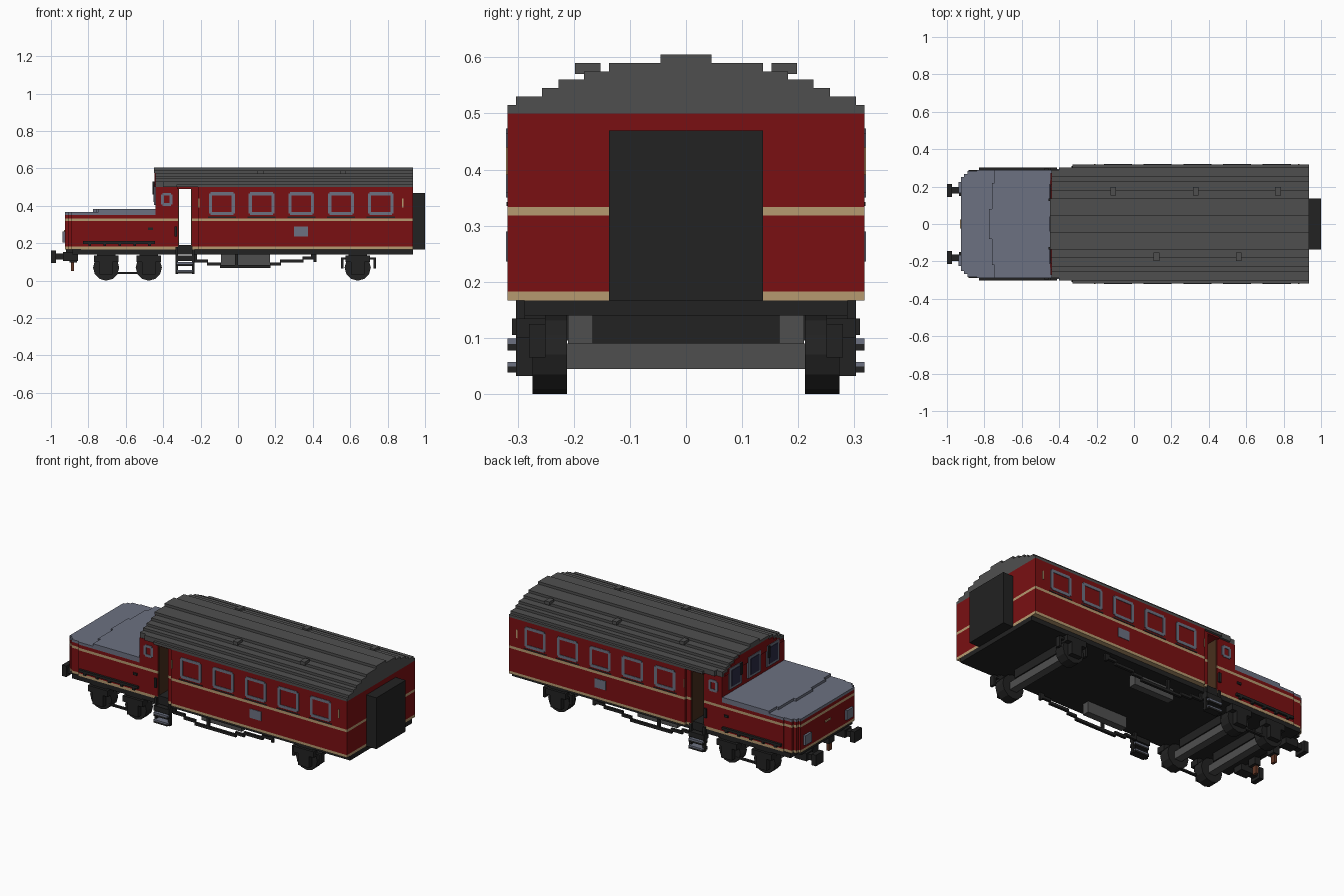
import bpy, bmesh, math

cube = bpy.data.objects.get("Cube")
if cube:
    bpy.data.objects.remove(cube, do_unlink=True)


def material(name, rgb):
    m = bpy.data.materials.new(name)
    m.use_nodes = True
    m.diffuse_color = (*rgb, 1)
    m.node_tree.nodes["Principled BSDF"].inputs["Base Color"].default_value = (*rgb, 1)
    return m


RED = material("dark red paint", (0.195, 0.005, 0.006))
CREAM = material("cream stripe", (0.47, 0.32, 0.16))
ROOF = material("roof grey", (0.078, 0.078, 0.078))
BLACK = material("black iron", (0.016, 0.016, 0.016))
STEEL = material("blue grey metal", (0.15, 0.165, 0.22))
GLASS = material("dark glass", (0.024, 0.024, 0.06))
BROWN = material("door brown", (0.065, 0.028, 0.012))
RUST = material("rust brown", (0.13, 0.04, 0.02))


def finish(name, bm, mats):
    bmesh.ops.recalc_face_normals(bm, faces=bm.faces)
    me = bpy.data.meshes.new(name)
    bm.to_mesh(me)
    bm.free()
    for m in mats:
        me.materials.append(m)
    ob = bpy.data.objects.new(name, me)
    bpy.context.collection.objects.link(ob)
    return ob


def box(name, x0, x1, y0, y1, z0, z1, mat):
    bm = bmesh.new()
    bmesh.ops.create_cube(bm, size=1)
    for v in bm.verts:
        v.co = ((x0 + x1) / 2 + v.co.x * (x1 - x0),
                (y0 + y1) / 2 + v.co.y * (y1 - y0),
                (z0 + z1) / 2 + v.co.z * (z1 - z0))
    return finish(name, bm, [mat])


def pair(name, x0, x1, y0, y1, z0, z1, mat):
    """Same box on both sides of the vehicle."""
    box("right_" + name, x0, x1, -y1, -y0, z0, z1, mat)
    box("left_" + name, x0, x1, y0, y1, z0, z1, mat)


def centred(name, x0, x1, half, z0, z1, mat):
    return box(name, x0, x1, -half, half, z0, z1, mat)


def prism(name, outline, levels, mats):
    """Extrude a plan outline through z levels, one colour per layer."""
    bm = bmesh.new()
    rings = [[bm.verts.new((x, y, z)) for x, y in outline] for z in levels]
    n = len(outline)
    bm.faces.new(rings[0])
    for k in range(len(levels) - 1):
        for i in range(n):
            j = (i + 1) % n
            f = bm.faces.new((rings[k][i], rings[k][j], rings[k + 1][j], rings[k + 1][i]))
            f.material_index = k
    top = bm.faces.new(rings[-1])
    top.material_index = len(mats) - 1
    return finish(name, bm, mats)


def mirror_y(half_outline):
    return half_outline + [(x, -y) for x, y in reversed(half_outline)]


# Striped bodies: passenger saloon, cab and rounded bonnet
STRIPES = [0.167, 0.183, 0.318, 0.333]
LIVERY = [CREAM, RED, CREAM, RED]
prism("saloon_body", mirror_y([(-0.245, 0.303), (-0.215, 0.303), (-0.215, 0.318), (0.935, 0.318)]),
      STRIPES + [0.5], LIVERY)
prism("cab_body", mirror_y([(-0.44, 0.29), (-0.32, 0.29)]), STRIPES + [0.5], LIVERY)
nose = mirror_y([(-0.44, 0.29), (-0.84, 0.29), (-0.84, 0.283), (-0.89, 0.283),
                 (-0.89, 0.268), (-0.91, 0.268), (-0.91, 0.25), (-0.925, 0.25)])
prism("bonnet", nose, STRIPES + [0.352, 0.367], LIVERY + [STEEL])
prism("bonnet_raised_top", mirror_y([(-0.44, 0.29), (-0.745, 0.29), (-0.745, 0.22), (-0.76, 0.22),
      (-0.76, 0.08), (-0.775, 0.08)]), [0.367, 0.382], [STEEL])

# Open doorway through the vehicle, with brown jambs
centred("doorway_floor", -0.325, -0.24, 0.29, 0.15, 0.19, BLACK)
centred("doorway_lintel", -0.325, -0.24, 0.303, 0.49, 0.5, RED)
centred("cab_jamb", -0.32, -0.315, 0.285, 0.185, 0.495, BROWN)
centred("saloon_jamb", -0.25, -0.245, 0.298, 0.185, 0.495, BROWN)

# Stepped roof, narrowing above the cab
for i, half in enumerate([0.318, 0.303, 0.257, 0.227, 0.182, 0.137, 0.045]):
    z = 0.5 + 0.015 * i
    start = -0.33 if i == 0 else -0.40 if i == 1 else -0.44 if i < 5 else -0.45
    centred(f"roof_layer_{i}", start, 0.935, half, z, z + 0.0151, ROOF)
centred("roof_step", -0.40, -0.33, 0.303, 0.5, 0.515, ROOF)
centred("roof_cab_edge", -0.44, -0.33, 0.288, 0.5, 0.53, ROOF)
for i, (x, side) in enumerate([(-0.11, 1), (0.33, 1), (0.77, 1), (0.12, -1), (0.56, -1)]):
    y = side * 0.175
    box(f"roof_vent_{i}", x - 0.015, x + 0.015, y - 0.023, y + 0.023, 0.57, 0.59, ROOF)

# Red gable and windows on the cab end, above the bonnet
for i, half in enumerate([0.272, 0.242, 0.212, 0.182, 0.137]):
    z = 0.5 + 0.015 * i
    centred(f"cab_gable_{i}", -0.446, -0.43, half, z, z + 0.015, RED)
for name, y in [("left", 0.175), ("middle", 0), ("right", -0.175)]:
    box(f"cab_end_frame_{name}", -0.449, -0.44, y - 0.058, y + 0.058, 0.405, 0.53, STEEL)
    box(f"cab_end_glass_{name}", -0.452, -0.44, y - 0.04, y + 0.04, 0.42, 0.515, GLASS)
pair("cab_end_lamp_bracket", -0.457, -0.44, 0.122, 0.137, 0.46, 0.53, BLACK)


def window(name, x, z0, z1, half, wall, rim):
    """Raised frame of four bars around a plate of glass, on both sides."""
    out = wall + 0.007
    pair(name + "_glass", x - half, x + half, wall - 0.01, wall + 0.002, z0, z1, GLASS)
    for s in (-1, 1):
        edge = x + s * (half - rim / 2)
        pair(name + "_upright", edge - rim / 2, edge + rim / 2, wall - 0.01, out,
             z0 + 0.008, z1 - 0.008, STEEL)
    for z in (z0, z1 - rim):
        pair(name + "_rail", x - half + 0.008, x + half - 0.008, wall - 0.01, out, z, z + rim, STEEL)


# Side windows, sills, number plates and door handles
for i in range(5):
    x = -0.086 + 0.2123 * i
    window(f"saloon_window_{i}", x, 0.35, 0.473, 0.069, 0.314, 0.017)
    pair(f"window_sill_{i}", x - 0.075, x + 0.075, 0.31, 0.3195, 0.335, 0.342, BLACK)
window("cab_window", -0.381, 0.4, 0.47, 0.03, 0.286, 0.015)
pair("side_plate", 0.3, 0.375, 0.31, 0.321, 0.236, 0.29, STEEL)
pair("door_handle", -0.213, -0.207, 0.31, 0.321, 0.39, 0.44, CREAM)
pair("end_handle", 0.878, 0.885, 0.31, 0.321, 0.39, 0.44, CREAM)

# Bonnet fittings: side rails, headlights, plate, grab handles
pair("bonnet_rail", -0.83, -0.445, 0.285, 0.303, 0.197, 0.212, BLACK)
for i in range(5):
    x = -0.80 + 0.08 * i
    pair(f"rail_clip_{i}", x, x + 0.015, 0.285, 0.303, 0.185, 0.2, BLACK)
pair("headlight", -0.938, -0.915, 0.165, 0.225, 0.205, 0.262, STEEL)
centred("nose_plate", -0.93, -0.92, 0.025, 0.262, 0.272, CREAM)
pair("cab_handle", -0.34, -0.326, 0.285, 0.3, 0.235, 0.29, BLACK)
pair("bonnet_latch", -0.48, -0.455, 0.285, 0.297, 0.272, 0.285, BLACK)

# Covered gangway at the rear
centred("gangway", 0.935, 1.0, 0.137, 0.167, 0.47, BLACK)

# Underframe
centred("floor_frame", -0.885, 0.935, 0.288, 0.14, 0.168, BLACK)
centred("nose_frame", -0.92, -0.885, 0.24, 0.15, 0.168, BLACK)
pair("equipment_box", -0.09, 0.17, 0.167, 0.21, 0.075, 0.145, ROOF)


# Wheels, axle boxes and axles
def wheel(name, x, side):
    bm = bmesh.new()
    bmesh.ops.create_cone(bm, cap_ends=True, segments=12, radius1=0.07, radius2=0.07, depth=0.061)
    for v in bm.verts:
        a, b, c = v.co
        v.co = (x + a, side * 0.243 + c, 0.07 + b)
    finish(name, bm, [BLACK])


for i, x in enumerate([-0.705, -0.477, 0.64]):
    for side in (-1, 1):
        wheel(f"wheel_{i}_{'left' if side > 0 else 'right'}", x, side)
    centred(f"axle_{i}", x - 0.023, x + 0.023, 0.214, 0.045, 0.09, ROOF)
    centred(f"axle_crossmember_{i}", x - 0.03, x + 0.03, 0.167, 0.09, 0.14, BLACK)
    pair(f"axle_box_{i}", x - 0.035, x + 0.035, 0.26, 0.303, 0.032, 0.105, BLACK)
    pair(f"axle_spring_{i}", x - 0.065, x + 0.065, 0.25, 0.303, 0.1, 0.135, BLACK)
    pair(f"axle_hanger_{i}", x - 0.05, x + 0.05, 0.25, 0.288, 0.13, 0.155, BLACK)
pair("wheel_tie_rod", -0.66, -0.52, 0.26, 0.275, 0.036, 0.046, BLACK)
for x in (0.55, 0.725):
    pair("rear_brake_hanger", x, x + 0.014, 0.25, 0.28, 0.065, 0.125, BLACK)
pair("rear_brake_beam", 0.55, 0.739, 0.25, 0.28, 0.112, 0.125, BLACK)

# Stepped truss rods along the sides
for x0, x1, z in [(-0.235, -0.16, 0.097), (-0.165, -0.09, 0.082), (-0.095, 0.175, 0.067),
                  (0.17, 0.23, 0.082), (0.225, 0.35, 0.097), (0.345, 0.42, 0.112), (0.39, 0.42, 0.127)]:
    pair("truss_rod", x0, x1, 0.257, 0.272, z, z + 0.016, BLACK)
for x in (-0.235, -0.015, 0.405):
    pair("truss_post", x, x + 0.015, 0.257, 0.272, 0.07 if x == -0.015 else 0.1, 0.145, BLACK)

# Boarding steps under the doorway
for x in (-0.335, -0.247):
    pair("step_post", x, x + 0.014, 0.285, 0.303, 0.035, 0.18, BLACK)
for z, mat in [(0.038, BLACK), (0.046, STEEL), (0.078, BLACK), (0.088, STEEL)]:
    pair("step_tread", -0.33, -0.24, 0.272, 0.318, z, z + 0.011, mat)
pair("step_top", -0.335, -0.233, 0.27, 0.31, 0.105, 0.135, BLACK)

# Buffers and coupling hooks at the nose
pair("buffer_head", -1.0, -0.972, 0.145, 0.215, 0.095, 0.16, BLACK)
pair("buffer_shaft", -0.975, -0.92, 0.162, 0.198, 0.112, 0.145, BLACK)
pair("buffer_socket", -0.935, -0.855, 0.15, 0.21, 0.105, 0.152, BLACK)
pair("coupling_hook", -0.892, -0.877, 0.06, 0.09, 0.052, 0.1, RUST)
pair("coupling_mount", -0.9, -0.86, 0.05, 0.1, 0.098, 0.152, BLACK)
